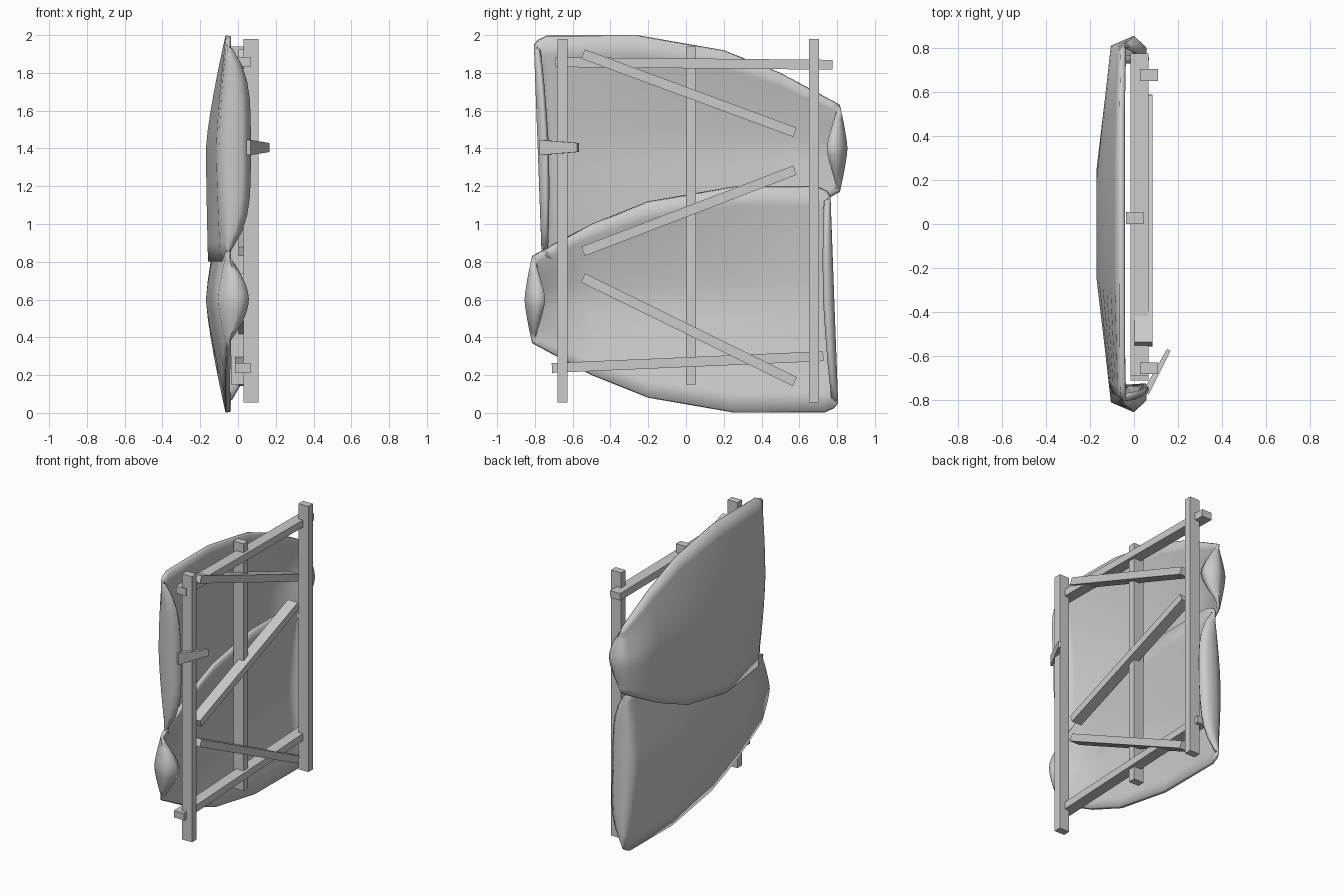
import bpy, math
from mathutils import Vector

cube = bpy.data.objects.get("Cube")
if cube:
    bpy.data.objects.remove(cube, do_unlink=True)


def add_mesh(name, verts, faces):
    mesh = bpy.data.meshes.new(name)
    mesh.from_pydata(verts, [], faces)
    mesh.update()
    obj = bpy.data.objects.new(name, mesh)
    bpy.context.collection.objects.link(obj)
    return obj


# Stations along the panel: y, ridge x, edge x, half height, end bulge, roundness
STATIONS = [
    (-0.745, 0.068, -0.03, 0.53, 0.025, 4),
    (-0.785, 0.02, -0.045, 0.535, 0.0, 3),
    (-0.785, -0.05, -0.055, 0.55, 0.0, 2),
    (-0.765, -0.10, -0.06, 0.575, 0.0, 1.6),
    (-0.715, -0.115, -0.064, 0.598, 0.0, 1.4),
    (-0.25, -0.17, -0.066, 0.598, 0.0, 1.3),
    (0.2, -0.17, -0.066, 0.52, 0.0, 1.3),
    (0.5, -0.14, -0.066, 0.40, 0.0, 1.4),
    (0.81, -0.105, -0.06, 0.25, 0.03, 1.4),
    (0.855, 0.0, -0.05, 0.23, 0.04, 1.6),
    (0.80, 0.058, -0.04, 0.22, 0.0, 1.7),
    (0.745, 0.055, -0.035, 0.19, -0.05, 1.7),
]
COLS = 12


def panel(name, flip, flare):
    """Bowed shell with folded ends; flare pushes its lower edge outward."""
    verts, faces = [], []
    for y, ridge, edge, half, bulge, power in STATIONS:
        for i in range(COLS + 1):
            v = 2 * i / COLS - 1
            rim = edge
            if v < 0 and ridge < -0.1:
                rim += flare * (ridge + 0.09) / 0.08
            x = rim + (ridge - rim) * (1 - abs(v) ** power)
            lean = -0.02 * v if y < -0.5 else 0
            py, pz = y + lean - bulge * abs(v) ** 1.3, 0.4 + half * v
            verts.append((x, -py if flip else py, 1 - pz if flip else 1 + pz))
    n = COLS + 1
    for r in range(len(STATIONS) - 1):
        for c in range(COLS):
            a = r * n + c
            faces.append((a, a + 1, a + n + 1, a + n))
    obj = add_mesh(name, verts, faces)
    solid = obj.modifiers.new("Thickness", "SOLIDIFY")
    solid.thickness = 0.025
    solid.offset = -1
    bpy.ops.object.select_all(action="DESELECT")
    obj.select_set(True)
    bpy.context.view_layer.objects.active = obj
    bpy.ops.object.shade_smooth_by_angle(angle=math.radians(75))


def beam(name, start, end, depth, width, taper=1.0):
    """Square bar between two points, deep across and wide upright to its run."""
    a, b = Vector(start), Vector(end)
    run = (b - a).normalized()
    up = Vector((0, 0, 1)) if abs(run.x) > 0.3 else run.cross(Vector((1, 0, 0)))
    side = run.cross(up).normalized()
    verts = []
    for point, k in ((a, 1), (b, taper)):
        for s, t in ((-1, -1), (1, -1), (1, 1), (-1, 1)):
            verts.append(point + side * s * depth * k / 2 + up * t * width * k / 2)
    faces = [(3, 2, 1, 0), (4, 5, 6, 7)]
    faces += [(i, (i + 1) % 4, (i + 1) % 4 + 4, i + 4) for i in range(4)]
    add_mesh(name, verts, faces)


# Overlapping shell panels
panel("upper_panel", False, 0.093)
panel("lower_panel", True, 0.0)

# Upright posts
for label, y in (("front", -0.655), ("back", 0.677)):
    beam(label + "_post", (0.068, y, 0.055), (0.068, y, 1.98), 0.08, 0.053)
beam("middle_post", (0.003, 0.027, 0.15), (0.003, 0.027, 1.94), 0.08, 0.053)

# Cross rails
beam("upper_rail", (0.025, -0.69, 1.857), (0.025, 0.775, 1.843), 0.08, 0.052)
beam("lower_rail", (0.025, -0.71, 0.238), (0.025, 0.727, 0.3), 0.08, 0.052)

# Diagonal braces
BRACES = (("upper", 1.9, 1.485), ("middle", 0.855, 1.285), ("lower", 0.715, 0.165))
for label, z0, z1 in BRACES:
    beam(label + "_brace", (0.043, -0.545, z0), (0.043, 0.577, z1), 0.08, 0.052)

# Tapered peg on the folded lip
beam("peg", (0.053, -0.768, 1.405), (0.158, -0.572, 1.405), 0.03, 0.08, 0.6)
